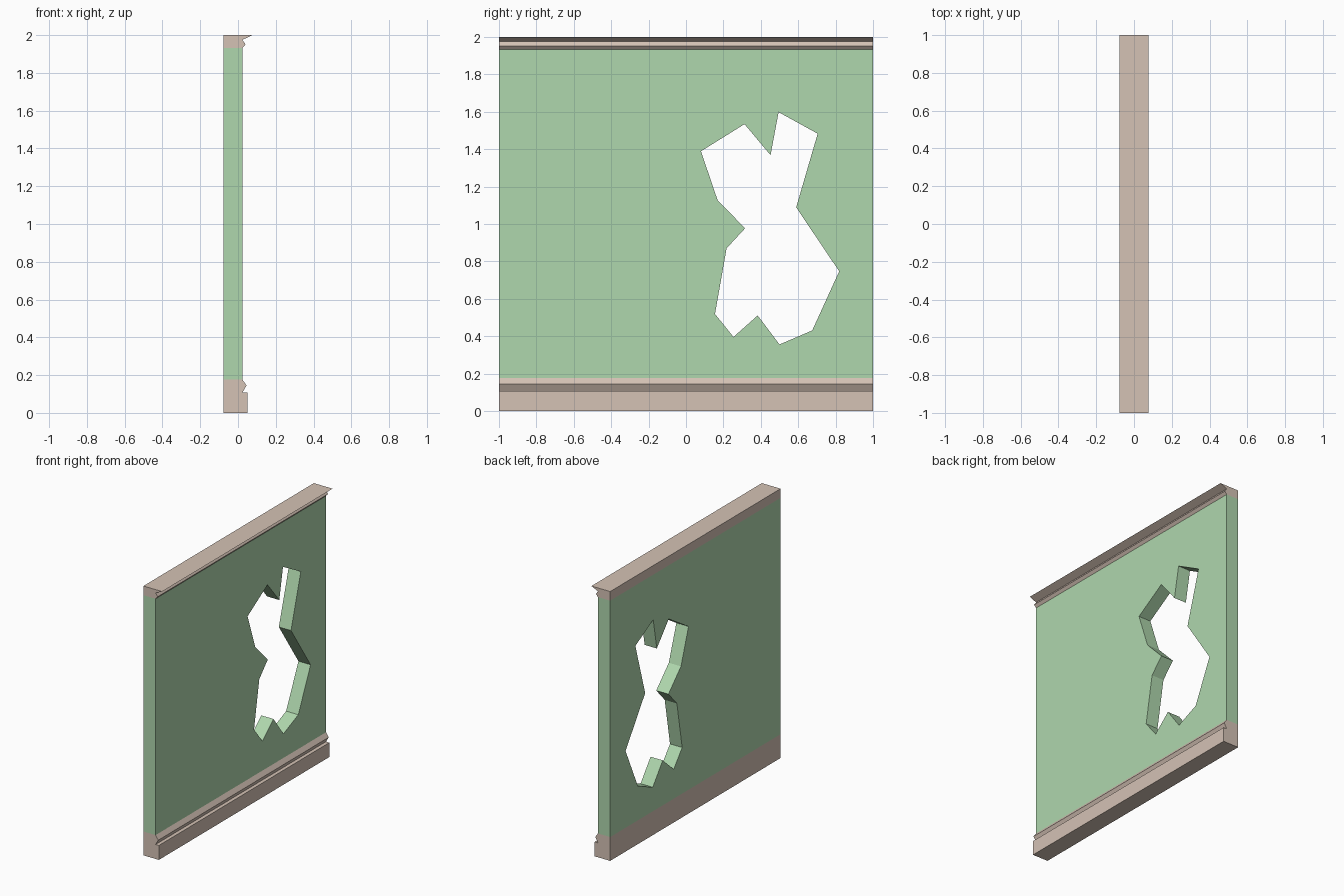
import bpy, bmesh
from mathutils import Vector

if "Cube" in bpy.data.objects:
    bpy.data.objects.remove(bpy.data.objects["Cube"])

BACK, FACE = -0.077, 0.023      # wall back and front planes
BASE_TOP, CORNICE_BOTTOM = 0.177, 1.932


def material(name, rgb):
    m = bpy.data.materials.new(name)
    m.diffuse_color = (*rgb, 1)
    m.use_nodes = True
    m.node_tree.nodes["Principled BSDF"].inputs["Base Color"].default_value = m.diffuse_color
    return m


def finish(name, bm, mat):
    bmesh.ops.recalc_face_normals(bm, faces=bm.faces)
    me = bpy.data.meshes.new(name)
    bm.to_mesh(me)
    bm.free()
    me.materials.append(mat)
    ob = bpy.data.objects.new(name, me)
    bpy.context.collection.objects.link(ob)
    return ob


def remove_joints(bm, heights):
    # hidden horizontal faces where wall and trim meet
    bm.faces.ensure_lookup_table()
    hidden = [f for f in bm.faces
              if any(all(abs(v.co.z - h) < 1e-4 for v in f.verts) for h in heights)]
    bmesh.ops.delete(bm, geom=hidden, context='FACES_ONLY')


def trim(name, profile, joint, mat):
    # x-z profile swept along y
    bm = bmesh.new()
    face = bm.faces.new([bm.verts.new((x, -1, z)) for x, z in profile])
    out = bmesh.ops.extrude_face_region(bm, geom=[face], use_keep_orig=True)
    moved = [g for g in out['geom'] if isinstance(g, bmesh.types.BMVert)]
    bmesh.ops.translate(bm, verts=moved, vec=(0, 2, 0))
    bmesh.ops.recalc_face_normals(bm, faces=bm.faces)
    remove_joints(bm, [joint])
    me_ob = finish(name, bm, mat)
    return me_ob


green = material("wall_green", (0.43, 0.68, 0.42))
tan = material("trim_tan", (0.66, 0.54, 0.46))

# Skirting with a stepped block and a small pointed bead
trim("skirting", [(BACK, 0), (0.05, 0), (0.05, 0.107), (FACE, 0.107),
                  (0.045, 0.145), (FACE, BASE_TOP), (BACK, BASE_TOP)],
     BASE_TOP, tan)

# Cornice with a bead below and a sharp overhanging lip
trim("cornice", [(BACK, CORNICE_BOTTOM), (FACE, CORNICE_BOTTOM), (0.04, 1.951),
                 (FACE, 1.975), (0.077, 2.0), (BACK, 2.0)],
     CORNICE_BOTTOM, tan)

# Wall panel with the jagged broken opening
hole = [(.313, 1.534), (.452, 1.368), (.495, 1.598), (.704, 1.483), (.589, 1.089),
        (.819, .747), (.675, .431), (.50, .356), (.383, .511), (.254, .396),
        (.155, .519), (.217, .87), (.316, .977), (.169, 1.127), (.08, 1.389)]
border = [(-1, BASE_TOP), (1, BASE_TOP), (1, CORNICE_BOTTOM), (-1, CORNICE_BOTTOM)]

bm = bmesh.new()
edges = []
for loop in (border, hole):
    vs = [bm.verts.new((FACE, y, z)) for y, z in loop]
    edges += [bm.edges.new((vs[i - 1], vs[i])) for i in range(len(vs))]
bmesh.ops.triangle_fill(bm, edges=edges, use_beauty=True, use_dissolve=False,
                        normal=Vector((1, 0, 0)))
out = bmesh.ops.extrude_face_region(bm, geom=list(bm.faces), use_keep_orig=True)
moved = [g for g in out['geom'] if isinstance(g, bmesh.types.BMVert)]
bmesh.ops.translate(bm, verts=moved, vec=(BACK - FACE, 0, 0))
bmesh.ops.recalc_face_normals(bm, faces=bm.faces)
remove_joints(bm, [BASE_TOP, CORNICE_BOTTOM])
finish("broken_wall", bm, green)
